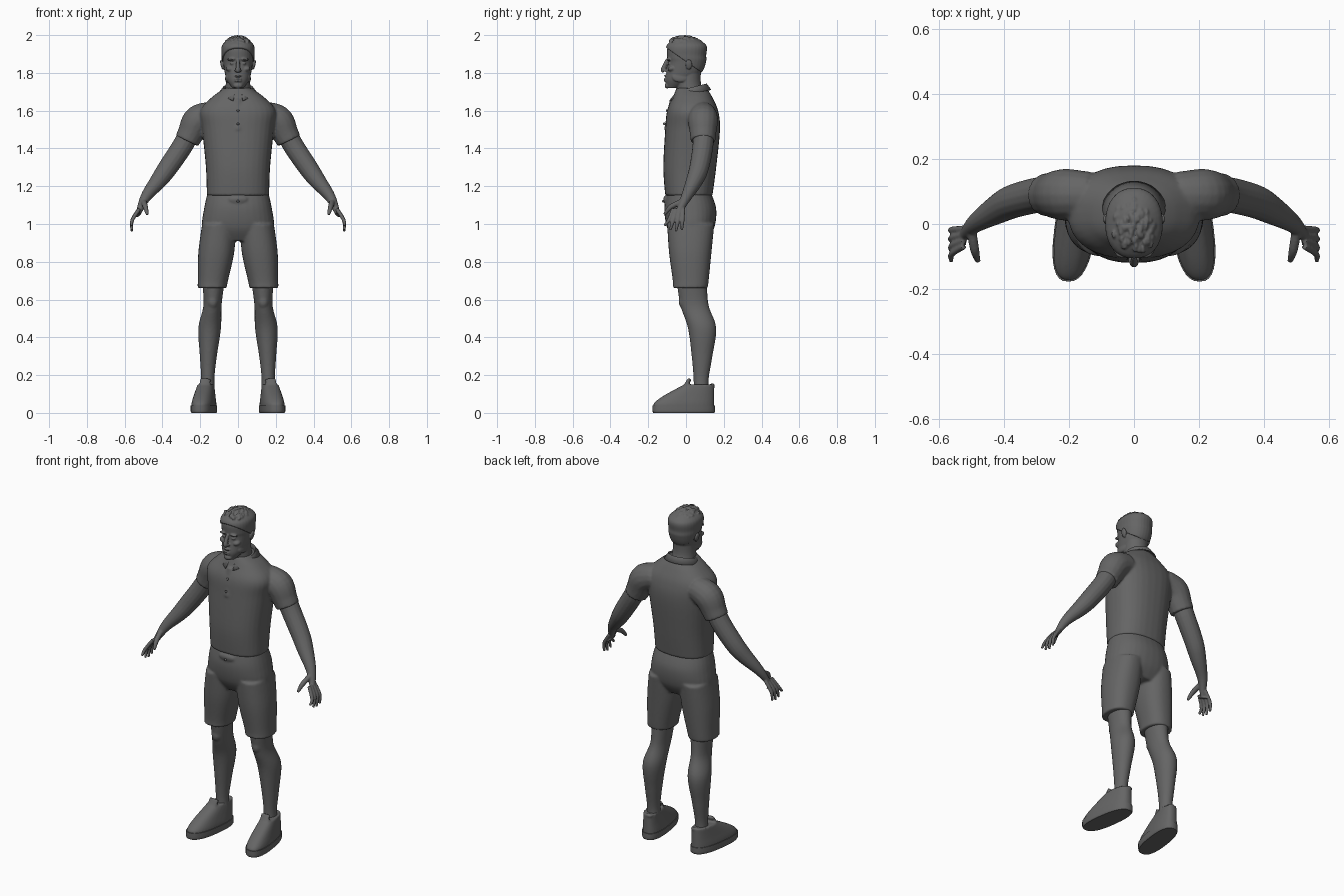
import bpy, bmesh, math, random
from mathutils import Vector, Matrix

cube = bpy.data.objects.get("Cube")
if cube:
    bpy.data.objects.remove(cube)
random.seed(4)

shade = 0.13
clay = bpy.data.materials.new("dark_grey")
clay.use_nodes = True
clay.diffuse_color = (shade, shade, shade, 1)
clay.node_tree.nodes["Principled BSDF"].inputs["Base Color"].default_value = clay.diffuse_color


def refine(rows, steps=6):
    """Smooth curve through rows of values, with tangents from the neighbours."""
    result = []
    for i in range(len(rows) - 1):
        before, start, end, after = (rows[min(max(i + k, 0), len(rows) - 1)] for k in (-1, 0, 1, 2))
        for s in range(steps):
            t = s / steps
            blend = t * t * (3 - 2 * t)
            leave, arrive = t * (1 - t) ** 2 / 2, t * t * (t - 1) / 2
            result.append([b + (c - b) * blend + (c - a) * leave + (d - b) * arrive
                           for a, b, c, d in zip(before, start, end, after)])
    return result + [list(rows[-1])]


def skin_rings(bm, rings):
    """Closed surface over equal rings of vertices."""
    for lower, upper in zip(rings, rings[1:]):
        for k in range(len(lower)):
            bm.faces.new((lower[k], lower[k - 1], upper[k - 1], upper[k]))
    bm.faces.new(rings[0])
    bm.faces.new(rings[-1])


def ring(bm, centre, across, along, power, sides=32):
    """Rounded-square ring; power 2 gives an ellipse."""
    verts = []
    for k in range(sides):
        angle = math.tau * k / sides
        c, s = math.cos(angle), math.sin(angle)
        c, s = (math.copysign(abs(value) ** (2 / power), value) for value in (c, s))
        verts.append(bm.verts.new(centre + across * c + along * s))
    return verts


def stack(bm, rows, x=0, power=2):
    """Level rings from rows of (height, half width, front, back, sideways shift)."""
    rings = []
    for z, wide, front, back, *shift in refine(rows):
        centre = Vector((x + sum(shift), (front + back) / 2, z))
        rings.append(ring(bm, centre, Vector((wide, 0, 0)), Vector((0, (back - front) / 2, 0)), power))
    skin_rings(bm, rings)


def tube(bm, rows):
    """Rings square to a path, from rows of (x, y, z, radius, optional depth)."""
    rows = refine(rows)
    points = [Vector(row[:3]) for row in rows]
    whole = points[-1] - points[0]
    guide = Vector((1, 0, 0)) if abs(whole.y) > abs(whole.z) else Vector((0, 1, 0))
    rings = []
    for i, row in enumerate(rows):
        heading = (points[min(i + 1, len(points) - 1)] - points[max(i - 1, 0)]).normalized()
        along = (guide - heading * guide.dot(heading)).normalized()
        rings.append(ring(bm, points[i], heading.cross(along) * row[3], along * row[-1], 2, 16))
    skin_rings(bm, rings)


def ball(bm, place, size, tilt=0):
    matrix = Matrix.Translation(place) @ Matrix.Rotation(tilt, 4, "Y") @ Matrix.Diagonal((*size, 1))
    bmesh.ops.create_uvsphere(bm, u_segments=16, v_segments=10, radius=1, matrix=matrix)


def mirror(bm):
    """Add a copy of everything on the other side."""
    copy = bmesh.ops.duplicate(bm, geom=bm.verts[:] + bm.edges[:] + bm.faces[:])["geom"]
    for vert in copy:
        if isinstance(vert, bmesh.types.BMVert):
            vert.co.x = -vert.co.x


def finish(bm, name, voxel=0, passes=3):
    """Make the object; a voxel size fuses the overlapping pieces."""
    bmesh.ops.recalc_face_normals(bm, faces=bm.faces)
    mesh = bpy.data.meshes.new(name)
    bm.to_mesh(mesh)
    bm.free()
    mesh.materials.append(clay)
    obj = bpy.data.objects.new(name, mesh)
    bpy.context.collection.objects.link(obj)
    bpy.ops.object.select_all(action="DESELECT")
    obj.select_set(True)
    bpy.context.view_layer.objects.active = obj
    if voxel:
        fuse = obj.modifiers.new("fuse", "REMESH")
        fuse.mode, fuse.voxel_size, fuse.use_smooth_shade = "VOXEL", voxel, True
        soften = obj.modifiers.new("soften", "SMOOTH")
        soften.factor, soften.iterations = 0.5, passes
    else:
        bpy.ops.object.shade_smooth_by_angle(angle=math.radians(45))
    return obj


# Shirt: sleeves, torso and button strip
bm = bmesh.new()
tube(bm, [(.13, .09, 1.58, .07), (.21, .09, 1.55, .08), (.25, .09, 1.48, .07), (.27, .09, 1.44, .066)])
mirror(bm)
stack(bm, [(1.15, .165, -.11, .14), (1.3, .17, -.12, .16), (1.5, .19, -.11, .18), (1.6, .2, -.1, .17),
           (1.67, .14, -.07, .14), (1.72, .07, -.05, .11)], power=2.4)
tube(bm, [(0, -.08, 1.66, .014, .006), (0, -.11, 1.5, .014, .006)])
finish(bm, "shirt", .007, 4)

# Collar: folded band, open at the front, with two points
bm = bmesh.new()
strips = []
for k in range(33):
    angle = math.radians(10.5 * k - 78)
    side, depth = math.cos(angle), math.sin(angle)
    point = max(0, -depth) ** 6 * .02
    strips.append([bm.verts.new((side * radius, .03 + depth * radius, height + depth * .02))
                   for radius, height in ((.07, 1.69), (.08, 1.72), (.1 + point, 1.69 - point))])
for near, far in zip(strips, strips[1:]):
    for j in range(2):
        bm.faces.new((near[j], far[j], far[j + 1], near[j + 1]))
collar = finish(bm, "collar")
cloth = collar.modifiers.new("thickness", "SOLIDIFY")
cloth.thickness, cloth.offset = .007, 0

# Buttons on the shirt and the waist
bm = bmesh.new()
for y, z in ((-.1, 1.6), (-.115, 1.53), (-.12, 1.12)):
    ball(bm, (0, y, z), (.007, .007, .007))
finish(bm, "buttons")

# Shorts: legs, hips and waist tab
bm = bmesh.new()
stack(bm, [(1, .09, -.1, .15, .1), (.85, .095, -.09, .135, .115), (.7, .08, -.07, .12, .133),
           (.66, .077, -.07, .115, .137)], power=2.3)
mirror(bm)
stack(bm, [(1.17, .16, -.1, .13), (1.08, .18, -.115, .16), (.98, .19, -.1, .15), (.91, .15, -.06, .11)], power=2.3)
ball(bm, (0, -.11, 1.13), (.05, .01, .02))
finish(bm, "shorts", .007, 4)

# Lower legs
bm = bmesh.new()
stack(bm, [(.7, .06, -.05, .11, .13), (.57, .048, -.03, .12, .135), (.45, .06, .01, .16, .15),
           (.3, .045, .03, .14, .157), (.18, .035, .04, .12, .16), (.1, .04, .04, .12, .16)])
ball(bm, (.134, -.01, .59), (.03, .03, .04))
mirror(bm)
finish(bm, "legs", .007)


def splay(bm):
    """Turn the toes outward, then add the other foot."""
    for vert in bm.verts:
        vert.co.x -= (vert.co.y - .07) * .13
    mirror(bm)


# Shoes: upper, tongue and heel tab
bm = bmesh.new()
stack(bm, [(.02, .06, -.17, .15), (.05, .06, -.17, .15), (.09, .053, -.12, .15), (.15, .042, -.01, .15)],
      x=.17, power=2.5)
tube(bm, [(.17, -.02, .11, .03, .014), (.165, .02, .18, .03, .01)])
ball(bm, (.165, .14, .145), (.025, .012, .012))
splay(bm)
finish(bm, "shoes", .006)

# Soles
bm = bmesh.new()
stack(bm, [(z, .06 + rim, -.173 - rim, .15 + rim) for z, rim in ((0, 0), (.01, .004), (.04, .004))],
      x=.17, power=2.5)
splay(bm)
finish(bm, "soles")

# Arms and hands
bm = bmesh.new()
tube(bm, [(.24, .09, 1.52, .055), (.29, .09, 1.42, .055), (.37, .07, 1.3, .052), (.42, .045, 1.23, .045),
          (.49, 0, 1.14, .028), (.53, -.045, 1.05, .013, .04)])
for i in range(4):
    base, tip, drop = .018 * i - .068, .031 * i - .115, .96 + .008 * (i - 2) ** 2
    tube(bm, [(.523, base, 1.08, .01), (.56, (base + tip) / 2, 1.02, .01), (.562, tip, drop, .007)])
tube(bm, [(.5, -.02, 1.12, .015), (.49, -.08, 1.09, .014), (.48, -.115, 1.05, .008)])
mirror(bm)
finish(bm, "arms", .0045)

# Head: paired features first, then skull, neck, nose, lips and beard
bm = bmesh.new()
for place, size, tilt in (
        ((.011, -.11, 1.813), (.008, .01, .007), 0),       # nostril
        ((.034, -.092, 1.872), (.024, .013, .007), .1),    # brow
        ((.044, -.075, 1.82), (.022, .022, .014), -.3),    # cheek
        ((.03, -.087, 1.85), (.013, .01, .008), 0),        # eye
        ((.055, -.03, 1.78), (.012, .045, .03), -.2),      # jaw
        ((.085, .015, 1.845), (.008, .018, .028), .2)):    # ear
    ball(bm, place, size, tilt)
mirror(bm)
skull = [(1.72, .03, -.1, -.04), (1.76, .058, -.108, .03), (1.8, .07, -.104, .08), (1.855, .078, -.095, .1),
         (1.885, .08, -.1, .1), (1.94, .077, -.095, .1), (1.98, .03, -.04, .04)]
stack(bm, skull, power=2.2)
stack(bm, [(1.65, .075, -.04, .11), (1.74, .065, -.05, .08), (1.82, .064, -.04, .08)])
tube(bm, [(0, -.1, 1.87, .008), (0, -.12, 1.82, .013), (0, -.115, 1.81, .013)])
for z in (1.785, 1.768, 1.757):
    ball(bm, (0, -.107, z), (.02, .01, .005))
ball(bm, (0, -.1, 1.732), (.024, .013, .015))
finish(bm, "head", .004, 2)

# Hair: enlarged skull trimmed along a sloping hairline, with tufts on top
bm = bmesh.new()
grow = .007
stack(bm, [(z + grow, wide + grow, front - grow, back + grow) for z, wide, front, back in skull], power=2.2)
cut = bmesh.ops.bisect_plane(bm, geom=bm.verts[:] + bm.edges[:] + bm.faces[:], plane_co=(0, -.1, 1.93),
                             plane_no=(0, -.7, -1), clear_outer=True)
bmesh.ops.holes_fill(bm, edges=[e for e in cut["geom_cut"] if isinstance(e, bmesh.types.BMEdge)])
for i in range(60):
    angle, reach = random.uniform(0, math.tau), math.sqrt(random.random())
    place = (.065 * reach * math.cos(angle), .085 * reach * math.sin(angle) - .01, 1.99 - .028 * reach ** 2)
    ball(bm, place, (.008, random.uniform(.009, .016), .012), random.uniform(-.7, .7))
finish(bm, "hair", .004, 1)
